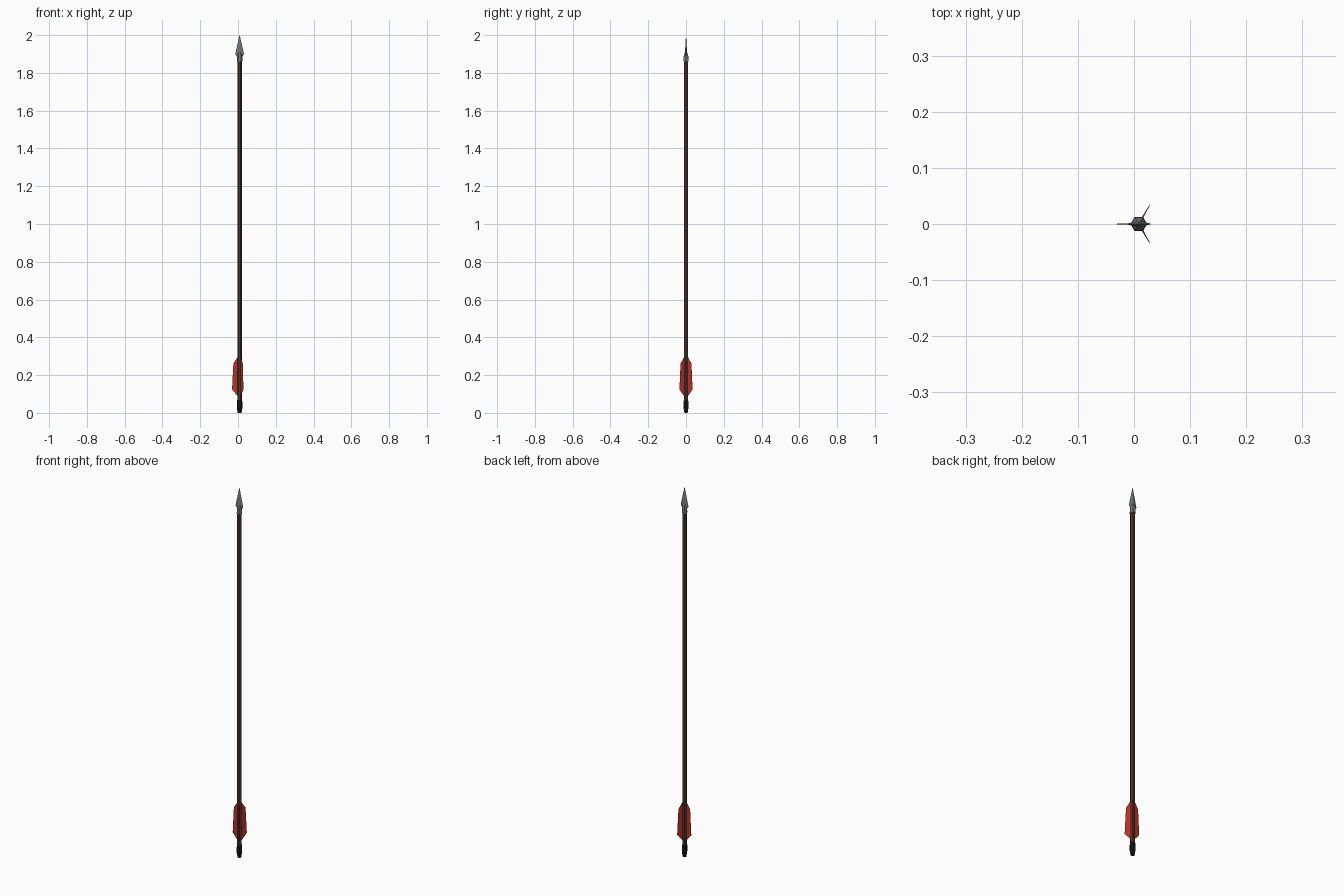
import bpy, bmesh
from math import cos, sin, pi, radians

if "Cube" in bpy.data.objects:
    bpy.data.objects.remove(bpy.data.objects["Cube"])

CX = 0.0085  # shaft axis, offset because the three vanes are not symmetric in x


def material(name, rgb):
    m = bpy.data.materials.new(name)
    m.diffuse_color = (*rgb, 1)
    m.use_nodes = True
    m.node_tree.nodes["Principled BSDF"].inputs["Base Color"].default_value = m.diffuse_color
    return m


wood = material("dark_wood", (0.07, 0.042, 0.024))
steel = material("steel", (0.18, 0.19, 0.22))
red = material("red_feather", (0.5, 0.03, 0.02))
black = material("black", (0.008, 0.008, 0.008))


def add_object(name, bm, mat):
    bmesh.ops.recalc_face_normals(bm, faces=bm.faces)
    me = bpy.data.meshes.new(name)
    bm.to_mesh(me)
    bm.free()
    me.materials.append(mat)
    ob = bpy.data.objects.new(name, me)
    ob.location.x = CX
    bpy.context.collection.objects.link(ob)
    return ob


def loft(name, rings, mat):
    """Skin a stack of closed rings and cap both ends."""
    bm = bmesh.new()
    vs = [[bm.verts.new(p) for p in ring] for ring in rings]
    n = len(vs[0])
    for a, b in zip(vs, vs[1:]):
        for i in range(n):
            j = (i + 1) % n
            bm.faces.new((a[i], a[j], b[j], b[i]))
    bm.faces.new(vs[0])
    bm.faces.new(vs[-1])
    return add_object(name, bm, mat)


def hexagonal(name, profile, mat):
    """Six-sided turned part from (radius, z) pairs."""
    return loft(name, [[(r * cos(k * pi / 3), r * sin(k * pi / 3), z)
                        for k in range(6)] for r, z in profile], mat)


# Shaft, nock and arrowhead socket
hexagonal("shaft", [(0.012, 0.05), (0.012, 1.875)], wood)
hexagonal("nock", [(0.010, 0), (0.0145, 0.025), (0.0145, 0.058), (0.0125, 0.068)], black)
hexagonal("socket", [(0.0148, 1.86), (0.0135, 1.895), (0.006, 1.91)], steel)

# Flat diamond-section arrowhead
loft("arrowhead", [[(w, 0, z), (0, t, z), (-w, 0, z), (0, -t, z)]
                   for w, t, z in [(0.014, 0.005, 1.885), (0.023, 0.006, 1.9),
                                   (0.0005, 0.0003, 2.0)]], steel)

# Three vanes, wedge-thin toward the outer edge
outline = [(0.009, 0.087), (0.040, 0.124), (0.033, 0.262), (0.009, 0.298)]
for k, angle in enumerate((60, 180, 300)):
    sides = [[(r, s * (0.0016 if r < 0.02 else 0.0004), z) for r, z in outline]
             for s in (-1, 1)]
    vane = loft(f"vane_{k + 1}", sides, red)
    vane.rotation_euler.z = radians(angle)
